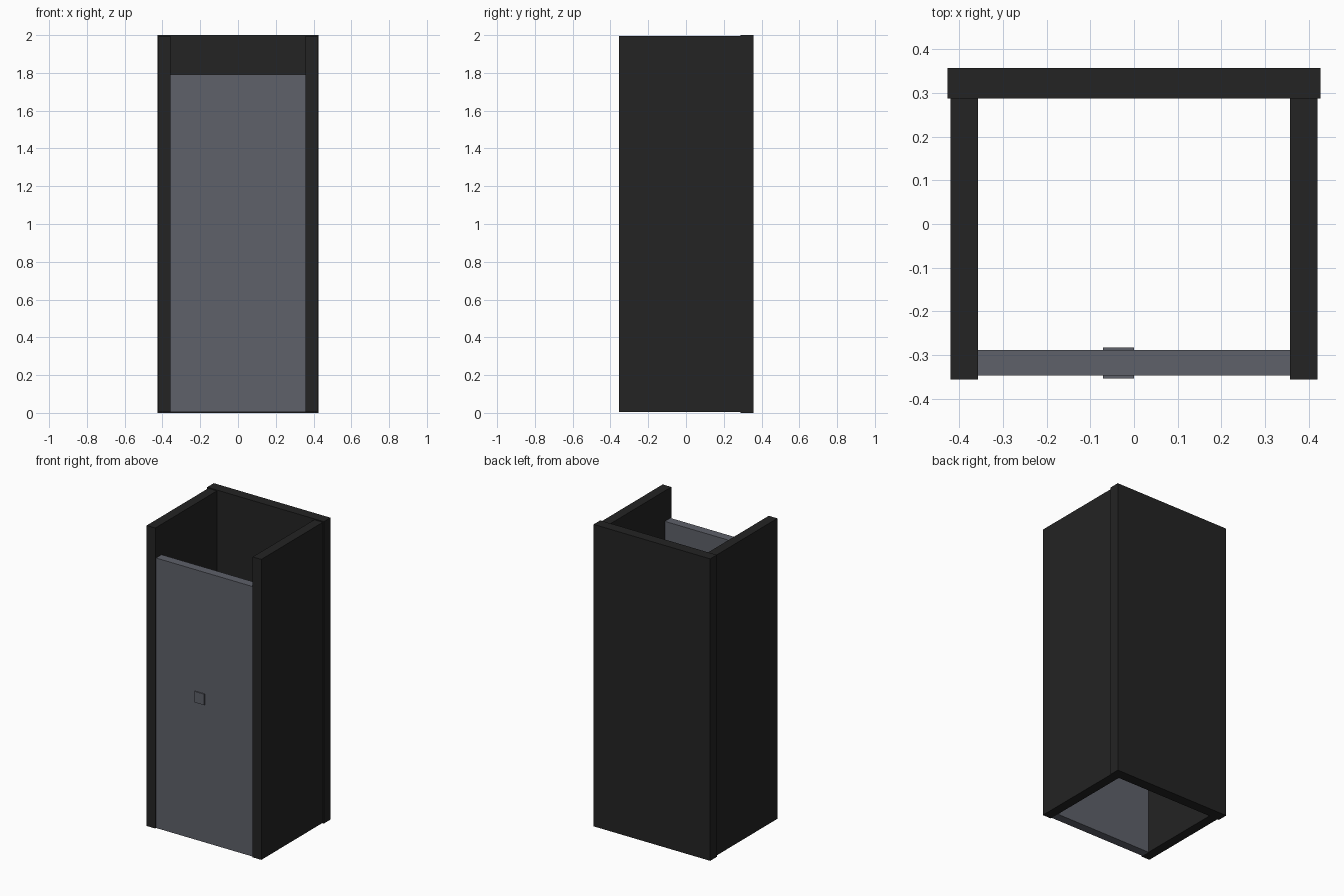
import bpy

if "Cube" in bpy.data.objects:
    bpy.data.objects.remove(bpy.data.objects["Cube"])


def material(name, rgb):
    m = bpy.data.materials.new(name)
    m.diffuse_color = (*rgb, 1)
    m.use_nodes = True
    m.node_tree.nodes["Principled BSDF"].inputs["Base Color"].default_value = m.diffuse_color
    return m


def box(name, lo, hi, mat):
    """Axis-aligned box between two corners."""
    bpy.ops.mesh.primitive_cube_add(size=1, location=[(a + b) / 2 for a, b in zip(lo, hi)])
    ob = bpy.context.object
    ob.name = name
    ob.scale = [b - a for a, b in zip(lo, hi)]
    bpy.ops.object.transform_apply(location=False, rotation=False, scale=True)
    ob.data.materials.append(mat)
    return ob


black = material("black panel", (0.017, 0.017, 0.017))
grey = material("slate grey door", (0.112, 0.119, 0.143))

# Back wall, slightly wider and taller than the sides
box("back_wall", (-0.427, 0.288, 0), (0.427, 0.357, 2.0), black)

# Side walls
for name, s in (("left_wall", -1), ("right_wall", 1)):
    x0, x1 = sorted((s * 0.357, s * 0.42))
    box(name, (x0, -0.356, 0.004), (x1, 0.288, 1.994), black)

# Door, shorter than the walls
box("door", (-0.357, -0.347, 0.004), (0.357, -0.289, 1.792), grey)

# Square lock plate passing through the door
box("lock_plate", (-0.071, -0.354, 0.915), (0.0, -0.283, 0.988), grey)
